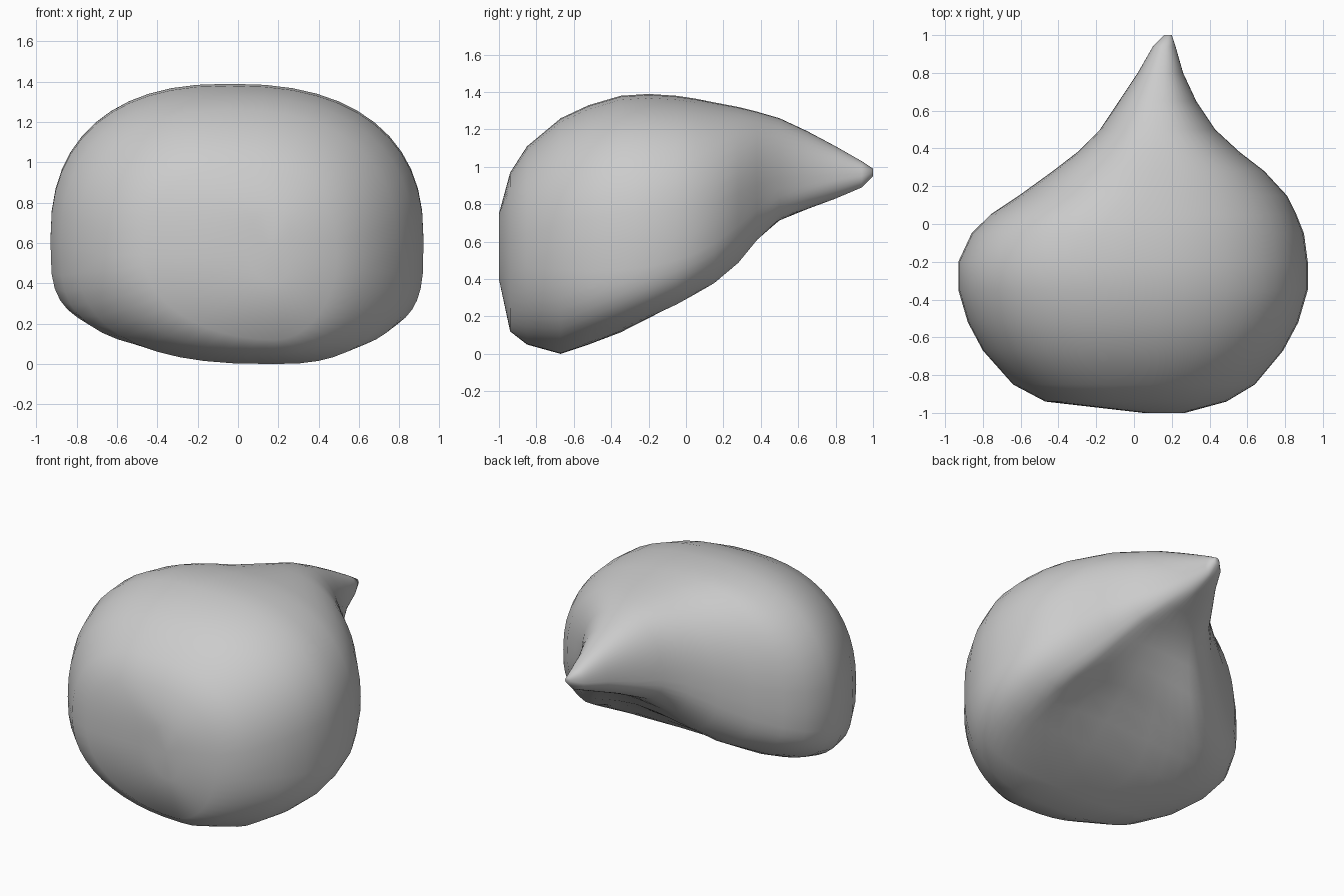
import bpy, bmesh, math

if "Cube" in bpy.data.objects:
    bpy.data.objects.remove(bpy.data.objects["Cube"])

# Cross-sections along y: y, x left, x right, z bottom, z top, z of widest point, lower squareness
SECTIONS = [
    (-1.00, 0.05, 0.27, 0.40, 0.75, 0.57, 2.0),
    (-0.94, -0.47, 0.49, 0.12, 0.97, 0.54, 2.0),
    (-0.85, -0.64, 0.64, 0.05, 1.11, 0.54, 2.2),
    (-0.67, -0.80, 0.79, 0.00, 1.26, 0.57, 2.6),
    (-0.52, -0.88, 0.87, 0.05, 1.33, 0.59, 3.2),
    (-0.35, -0.93, 0.92, 0.11, 1.38, 0.61, 3.6),
    (-0.20, -0.93, 0.92, 0.17, 1.39, 0.62, 3.8),
    (-0.05, -0.86, 0.90, 0.23, 1.38, 0.63, 3.6),
    (0.05, -0.76, 0.86, 0.28, 1.365, 0.65, 3.4),
    (0.15, -0.61, 0.81, 0.33, 1.345, 0.69, 3.2),
    (0.28, -0.43, 0.69, 0.44, 1.32, 0.77, 3.0),
    (0.38, -0.30, 0.56, 0.57, 1.295, 0.83, 2.8),
    (0.50, -0.18, 0.43, 0.69, 1.26, 0.88, 2.6),
    (0.65, -0.08, 0.33, 0.77, 1.19, 0.90, 2.4),
    (0.80, 0.02, 0.26, 0.83, 1.11, 0.93, 2.0),
    (0.94, 0.10, 0.22, 0.89, 1.03, 0.95, 2.0),
    (1.00, 0.16, 0.20, 0.95, 0.99, 0.97, 2.0),
]
SIDES = 48


def power(v, n):
    return math.copysign(abs(v) ** (2 / n), v)


def ring(bm, y, xl, xr, zb, zt, zw, n_low):
    """Lopsided rounded outline: crest near the middle, keel near x = 0.18."""
    crest = (xl + xr) / 2 - 0.02 * (xr - xl)
    keel = 0.18
    n_top = 2.4 if y < 0.1 else 2.25
    hollow = 0.12 * math.exp(-((y - 0.15) / 0.28) ** 2)   # shallow dish under the tail
    verts = []
    for i in range(SIDES):
        a = 2 * math.pi * i / SIDES
        upper = math.sin(a) >= 0
        n = n_top if upper else n_low
        c, s = power(math.cos(a), n), power(math.sin(a), n)
        mid = crest if upper else keel
        x = mid + c * ((xr - mid) if c > 0 else (mid - xl))
        z = zw + s * ((zt - zw) if upper else (zw - zb))
        if not upper:
            z += hollow * max(0, 1 - (c / 0.7) ** 2)
        verts.append(bm.verts.new((x, y, z)))
    return verts


# Rounded body drawn out into a pointed tail at the back
bm = bmesh.new()
rings = [ring(bm, *s) for s in SECTIONS]
for a, b in zip(rings, rings[1:]):
    for i in range(SIDES):
        j = (i + 1) % SIDES
        bm.faces.new((a[i], a[j], b[j], b[i]))

# Closed front and tail tip
for r in (rings[0], rings[-1]):
    centre = bm.verts.new(sum((v.co for v in r), r[0].co * 0) / SIDES)
    for i in range(SIDES):
        bm.faces.new((r[i], r[(i + 1) % SIDES], centre))
bmesh.ops.recalc_face_normals(bm, faces=bm.faces[:])
for f in bm.faces:
    f.smooth = True

mesh = bpy.data.meshes.new("teardrop_body")
bm.to_mesh(mesh)
bm.free()
body = bpy.data.objects.new("teardrop_body", mesh)
bpy.context.collection.objects.link(body)
